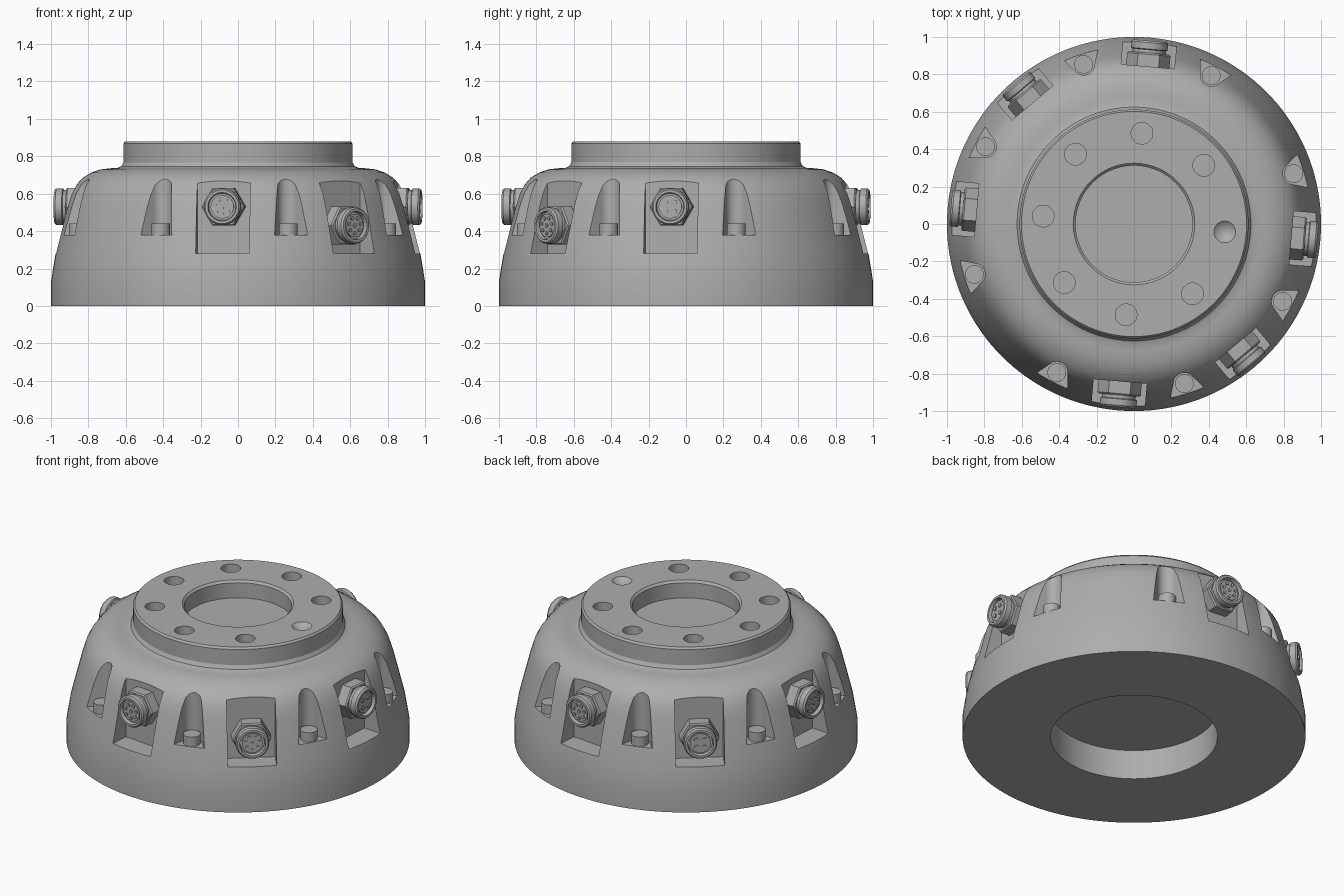
import bpy
import bmesh
from math import radians, cos, sin, pi
from mathutils import Matrix, Vector

if "Cube" in bpy.data.objects:
    bpy.data.objects.remove(bpy.data.objects["Cube"], do_unlink=True)

metal = bpy.data.materials.new("satin_grey_metal")
metal.use_nodes = True
GREY = (0.42, 0.42, 0.42, 1)
metal.diffuse_color = GREY
metal.node_tree.nodes["Principled BSDF"].inputs["Base Color"].default_value = GREY


def lathe(bm, profile, segs, matrix=Matrix(), start=0.0):
    """Revolve (radius, height) points about local z; radius 0 makes a pole."""
    rings = []
    for r, h in profile:
        n = 1 if r == 0 else segs
        rings.append([bm.verts.new(matrix @ Vector((
            r * cos(start + 2 * pi * i / segs), r * sin(start + 2 * pi * i / segs), h)))
            for i in range(n)])
    for a, b in zip(rings, rings[1:]):
        for i in range(segs):
            j = (i + 1) % segs
            quad = [a[i % len(a)], a[j % len(a)], b[j % len(b)], b[i % len(b)]]
            bm.faces.new(list(dict.fromkeys(quad)))


def prism(bm, outline, z0, z1, matrix):
    """Extrude an xy outline from z0 to z1."""
    low = [bm.verts.new(matrix @ Vector((x, y, z0))) for x, y in outline]
    face = bm.faces.new(low)
    up = bmesh.ops.extrude_face_region(bm, geom=[face])["geom"]
    bmesh.ops.translate(bm, vec=(0, 0, z1 - z0),
                        verts=[v for v in up if isinstance(v, bmesh.types.BMVert)])


def finish(bm, name, smooth=True):
    bmesh.ops.recalc_face_normals(bm, faces=bm.faces)
    mesh = bpy.data.meshes.new(name)
    bm.to_mesh(mesh)
    bm.free()
    mesh.materials.append(metal)
    obj = bpy.data.objects.new(name, mesh)
    bpy.context.collection.objects.link(obj)
    if smooth:
        shade(obj)
    return obj


def activate(obj):
    bpy.ops.object.select_all(action="DESELECT")
    obj.select_set(True)
    bpy.context.view_layer.objects.active = obj


def shade(obj):
    activate(obj)
    bpy.ops.object.shade_smooth_by_angle(angle=radians(25))


def turn(deg):
    return Matrix.Rotation(radians(deg), 4, "Z")


# Housing: domed shell, raised mounting ring, blind bores above and below
bm = bmesh.new()
lathe(bm, [(0, 0.19), (0.487, 0.19), (0.487, 0), (1, 0), (1, 0.13), (0.977, 0.27),
           (0.945, 0.4), (0.912, 0.53), (0.89, 0.6), (0.865, 0.648), (0.83, 0.685),
           (0.785, 0.713), (0.735, 0.73), (0.68, 0.736), (0.645, 0.738),
           (0.625, 0.746), (0.612, 0.768), (0.612, 0.868), (0.602, 0.88),
           (0.325, 0.88), (0.312, 0.867), (0.312, 0.77), (0, 0.77)], 144)
housing = finish(bm, "housing", smooth=False)

# Cutters: connector bays, screw recesses, ring holes
CONNECTORS = [(85, 0.53, 8), (130, 0.43, 4), (175, 0.53, 8),
              (265, 0.53, 8), (310, 0.43, 8), (355, 0.53, 4)]
SCREWS = [17.5 + 45 * k for k in range(8)]
SCREW_R = 0.895

bm = bmesh.new()
for angle, _, _ in CONNECTORS:
    prism(bm, [(0.845, -0.143), (1.1, -0.143), (1.1, 0.143), (0.845, 0.143)],
          0.28, 0.8, turn(angle))

arc = [radians(a) for a in range(110, 251, 10)]
recess = [(SCREW_R + 0.058 * cos(a), 0.058 * sin(a)) for a in arc]
recess = [(1.05, 0.15)] + recess + [(1.05, -0.15)]
for angle in SCREWS:
    prism(bm, recess, 0.38, 0.8, turn(angle))

for k in range(8):
    spot = turn(45 * k - 5) @ Matrix.Translation((0.487, 0, 0.88))
    if k == 0:  # conical locating dimple
        lathe(bm, [(0, -0.05), (0.058, 0), (0.058, 0.05), (0, 0.05)], 32, spot)
    else:
        lathe(bm, [(0, -0.08), (0.058, -0.08), (0.058, 0.05), (0, 0.05)], 32, spot)
cutter = finish(bm, "housing_cutter", smooth=False)
cutter.hide_render = True

activate(housing)
cut = housing.modifiers.new("cut", "BOOLEAN")
cut.operation = "DIFFERENCE"
cut.solver = "EXACT"
cut.object = cutter
bpy.ops.object.modifier_apply(modifier=cut.name)
bpy.data.objects.remove(cutter, do_unlink=True)
shade(housing)

# Screw heads standing on the recess floors
for i, angle in enumerate(SCREWS):
    bm = bmesh.new()
    lathe(bm, [(0, 0.37), (0.05, 0.37), (0.05, 0.44), (0, 0.44)], 32,
          turn(angle) @ Matrix.Translation((SCREW_R, 0, 0)))
    finish(bm, f"screw_head_{i + 1}")

# Connectors: hex nut, grooved barrel with a sunken face, contact pins
for i, (angle, z, pins) in enumerate(CONNECTORS):
    axis = (turn(angle) @ Matrix.Translation((0.845, 0, z))
            @ Matrix.Rotation(radians(90), 4, "Y"))
    bm = bmesh.new()
    lathe(bm, [(0, -0.01), (0.116, -0.01), (0.116, 0.065), (0.108, 0.073), (0, 0.073)],
          6, axis, radians(30))
    finish(bm, f"connector_nut_{i + 1}")

    bm = bmesh.new()
    lathe(bm, [(0, 0.06), (0.09, 0.06), (0.09, 0.09), (0.098, 0.094), (0.098, 0.128),
               (0.09, 0.138), (0.076, 0.138), (0.072, 0.115), (0.062, 0.115),
               (0.062, 0.125), (0, 0.125)], 40, axis)
    finish(bm, f"connector_barrel_{i + 1}")

    bm = bmesh.new()
    if pins == 4:
        spots, size = [(0.034, 45 + 90 * k) for k in range(4)], 0.013
    else:
        spots, size = [(0, 0)] + [(0.042, 360 / 7 * k) for k in range(7)], 0.01
    for r, a in spots:
        lathe(bm, [(0, 0.12), (size, 0.12), (size, 0.132), (0, 0.132)], 12,
              axis @ turn(a) @ Matrix.Translation((r, 0, 0)))
    finish(bm, f"connector_pins_{i + 1}")
